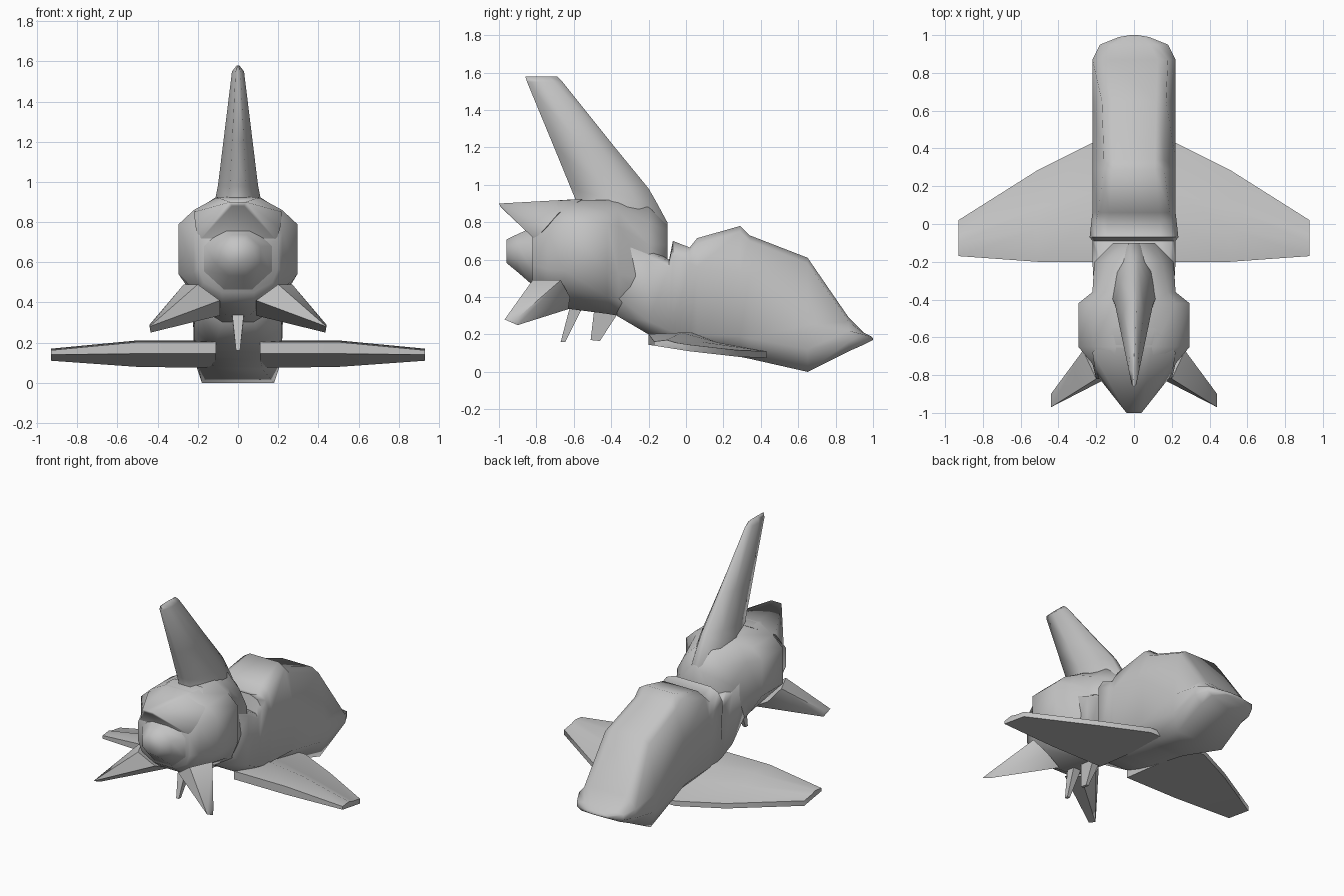
import bpy, bmesh, math

if "Cube" in bpy.data.objects:
    bpy.data.objects.remove(bpy.data.objects["Cube"])

grey = bpy.data.materials.new("hull_grey")
grey.diffuse_color = (0.55, 0.55, 0.55, 1)
grey.use_nodes = True
grey.node_tree.nodes["Principled BSDF"].inputs["Base Color"].default_value = grey.diffuse_color


def finish(name, bm, angle):
    bmesh.ops.recalc_face_normals(bm, faces=bm.faces)
    me = bpy.data.meshes.new(name)
    bm.to_mesh(me)
    bm.free()
    me.materials.append(grey)
    ob = bpy.data.objects.new(name, me)
    bpy.context.collection.objects.link(ob)
    bpy.ops.object.select_all(action='DESELECT')
    ob.select_set(True)
    bpy.context.view_layer.objects.active = ob
    bpy.ops.object.shade_smooth_by_angle(angle=math.radians(angle))
    return ob


def skin(name, rings, angle=80):
    """Bridge a row of closed rings and cap both ends."""
    bm = bmesh.new()
    rs = [[bm.verts.new(p) for p in r] for r in rings]
    n = len(rs[0])
    for a, b in zip(rs, rs[1:]):
        for i in range(n):
            j = (i + 1) % n
            bm.faces.new((a[i], a[j], b[j], b[i]))
    bm.faces.new(rs[0])
    bm.faces.new(rs[-1])
    return finish(name, bm, angle)


def mirrored(half, place):
    return [place(x, k) for x, k in half] + [place(-x, k) for x, k in reversed(half)]


def body(name, sections, crown=0.0):
    """Loft mirrored half sections (y, (x, z) from belly to top); crown rounds the shoulders."""
    rings = []
    for y, *half in sections:
        half = list(half)
        if crown:
            (xs, zs), (xt, zt) = half[-2:]
            half[-1:] = [(xt, zt - min(crown, (zt - zs) * .3)), (xt * .7, zt)]
        rings.append(mirrored(half, lambda x, z: (x, y, z)))
    return skin(name, rings)


def hull(name, pts, side=1, both=False, angle=60):
    """Convex hull of a few corner points, on one side or mirrored across x."""
    bm = bmesh.new()
    for x, y, z in pts:
        bm.verts.new((x * side, y, z))
        if both:
            bm.verts.new((-x, y, z))
    bmesh.ops.convex_hull(bm, input=bm.verts)
    loose = [v for v in bm.verts if not v.link_faces]
    bmesh.ops.delete(bm, geom=loose, context='VERTS')
    return finish(name, bm, angle)


# Front fuselage with cockpit hump, collar lip and blunt nose
body("front_fuselage", [
    (-0.37, (.08, .30), (.20, .40), (.21, .70), (.10, .74)),
    (-0.20, (.11, .20), (.22, .27), (.22, .62), (.18, .66)),
    (-0.09, (.11, .16), (.22, .22), (.22, .56), (.20, .60)),
    (-0.07, (.11, .155), (.22, .215), (.235, .62), (.20, .70)),
    (0.02, (.11, .13), (.22, .20), (.225, .58), (.20, .665)),
    (0.06, (.11, .12), (.22, .20), (.22, .56), (.19, .715)),
    (0.29, (.12, .08), (.22, .19), (.22, .53), (.16, .78)),
    (0.34, (.12, .07), (.22, .18), (.22, .51), (.16, .73)),
    (0.65, (.18, .00), (.22, .12), (.22, .25), (.17, .61)),
    (0.87, (.17, .11), (.22, .16), (.22, .22), (.18, .29)),
    (0.95, (.15, .145), (.18, .165), (.18, .20), (.12, .21)),
    (0.99, (.06, .165), (.08, .17), (.08, .18), (.06, .19)),
    (1.00, (.01, .17), (.02, .172), (.02, .176), (.01, .18))], crown=.03)

# Rear engine pod with bulging flanks
body("engine_pod", [
    (-0.10, (.06, .55), (.10, .58), (.11, .62), (.11, .68), (.06, .76), (.01, .80)),
    (-0.20, (.11, .27), (.19, .35), (.205, .50), (.21, .68), (.15, .79), (.06, .88)),
    (-0.36, (.08, .30), (.20, .38), (.22, .52), (.22, .78), (.18, .86), (.08, .92)),
    (-0.42, (.06, .31), (.20, .40), (.295, .54), (.295, .79), (.22, .86), (.11, .92)),
    (-0.65, (.06, .34), (.20, .44), (.295, .54), (.295, .79), (.22, .86), (.11, .92)),
    (-0.74, (.08, .39), (.19, .46), (.22, .55), (.22, .75), (.16, .84), (.09, .90)),
    (-0.82, (.08, .45), (.17, .50), (.20, .57), (.20, .70), (.13, .76), (.06, .78))])

# Pointed hood over the exhaust
hull("exhaust_hood", [(.11, -.55, .925), (.22, -.68, .85), (.21, -.75, .77), (.19, -.81, .71),
                      (.04, -1.0, .90), (.03, -.99, .88), (.10, -.83, .73)], both=True)

# Exhaust cone
rings = []
for y, r, zc in ((-.78, .19, .61), (-.83, .16, .62), (-.90, .11, .635), (-.96, .068, .645)):
    rings.append([(1.1 * r * math.cos(a), y, zc + r * math.sin(a))
                  for a in [math.pi * (i + .5) / 4 for i in range(8)]])
skin("exhaust_cone", rings)

# Tall swept tail fin: height, leading y, trailing y, half width
rings = []
for z, y0, y1, w in ((.62, -.10, -.58, .10), (.80, -.10, -.59, .13), (.92, -.165, -.59, .112),
                     (.98, -.20, -.615, .10), (1.20, -.38, -.705, .073), (1.55, -.66, -.85, .03),
                     (1.58, -.69, -.86, .006)):
    half = [(.2 * w, y0), (.75 * w, y0 + (y1 - y0) * .25), (w, y0 + (y1 - y0) * .55), (.4 * w, y1)]
    rings.append(mirrored(half, lambda x, y: (x, y, z)))
skin("tail_fin", rings)

# Wings and lower stabilisers, one per side
for side, tag in ((1, "right"), (-1, "left")):
    rings = []
    # span x, trailing y, leading y, trailing bottom z, ridge z, leading bottom z, leading top z
    for x, y0, y1, zb, zr, lb, lt in ((.11, -.2, .43, .145, .21, .075, .11),
                                      (.22, -.2, .43, .145, .21, .075, .11),
                                      (.51, -.2, .285, .145, .21, .08, .115),
                                      (.93, -.17, .02, .14, .17, .11, .145)):
        yr = y0 + (y1 - y0) * .36
        ym = y0 + (y1 - y0) * .58
        rings.append([(x * side, y, z) for y, z in (
            (y0, zb), (y1, lb), (y1, lt), (ym, lt + (zr - lt) * .48), (yr, zr), (y0, zr - .008))])
    skin(tag + "_wing", rings, 60)
    hull(tag + "_stabiliser", [(.27, -.67, .49), (.20, -.82, .49), (.09, -.63, .335), (.20, -.62, .40),
                               (.09, -.79, .41), (.435, -.90, .25), (.44, -.97, .28),
                               (.44, -.90, .29)], side)

# Two small spikes under the tail
hull("front_belly_spike", [(.03, -.49, .34), (.03, -.36, .32), (.01, -.51, .17), (.01, -.46, .165)], both=True)
hull("rear_belly_spike", [(.03, -.62, .35), (.03, -.555, .34), (.01, -.67, .16), (.01, -.645, .16)], both=True)
